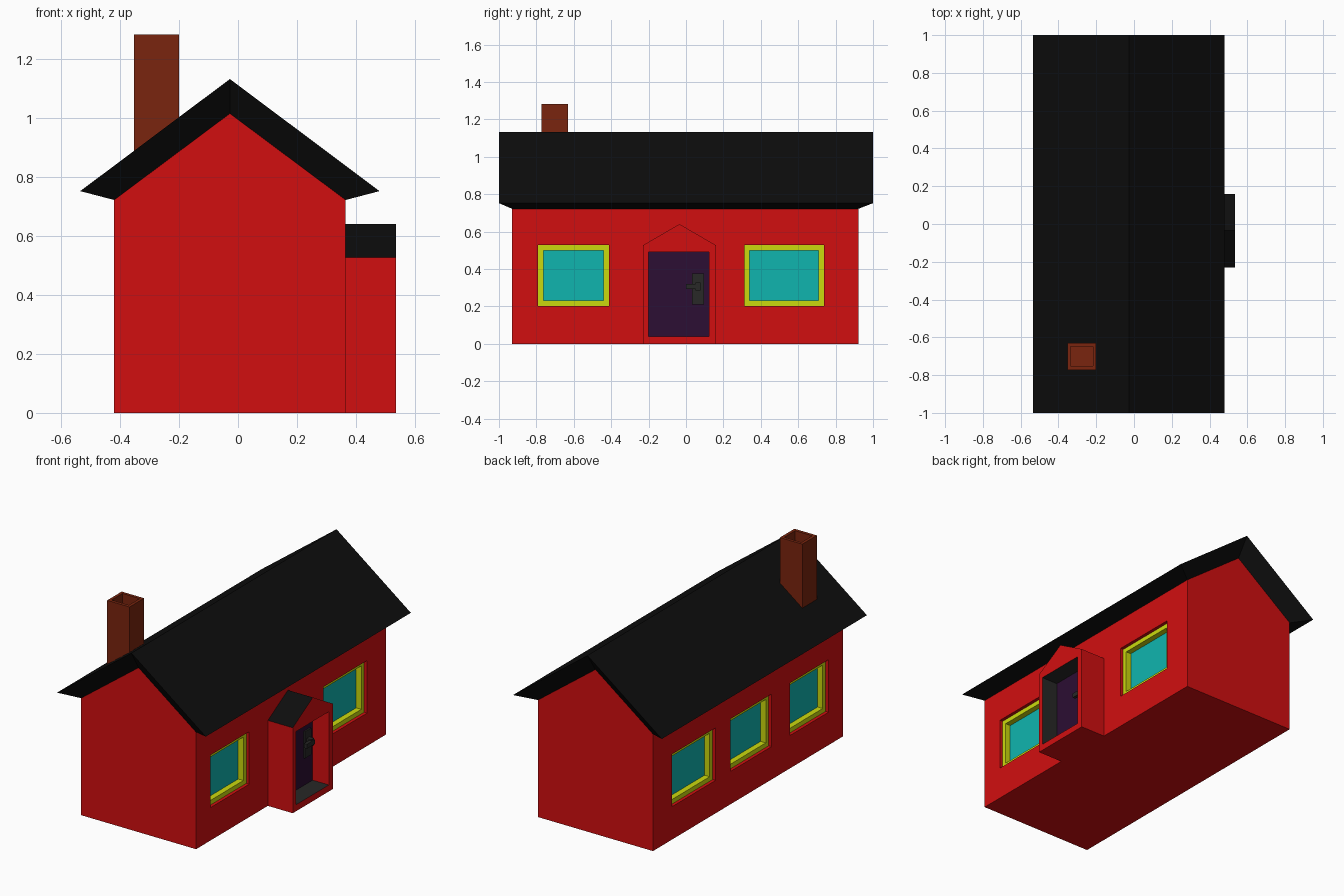
import bpy, bmesh

if "Cube" in bpy.data.objects:
    bpy.data.objects.remove(bpy.data.objects["Cube"])


def material(name, r, g, b):
    m = bpy.data.materials.new(name)
    m.diffuse_color = (r, g, b, 1)
    m.use_nodes = True
    m.node_tree.nodes["Principled BSDF"].inputs["Base Color"].default_value = m.diffuse_color
    return m


RED = material("red_wall", 0.64, 0.0045, 0.005)
BLACK = material("black_roof", 0.004, 0.004, 0.004)
GREY = material("dark_grey", 0.021, 0.021, 0.02)
YELLOW = material("yellow_frame", 0.6, 0.7, 0.004)
TEAL = material("teal_glass", 0.005, 0.46, 0.43)
PURPLE = material("purple_door", 0.025, 0.0044, 0.033)
BRICK = material("brick", 0.195, 0.018, 0.0044)


def finish(name, bm, *mats):
    me = bpy.data.meshes.new(name)
    bm.to_mesh(me)
    bm.free()
    ob = bpy.data.objects.new(name, me)
    bpy.context.collection.objects.link(ob)
    for m in mats:
        me.materials.append(m)
    return ob


def mesh(name, verts, faces, *mats):
    bm = bmesh.new()
    vs = [bm.verts.new(v) for v in verts]
    for f in faces:
        bm.faces.new([vs[i] for i in f])
    bmesh.ops.recalc_face_normals(bm, faces=bm.faces)
    return finish(name, bm, *mats)


def prism(name, a, b, *mats):
    """Solid between two matching outlines."""
    n = len(a)
    faces = [list(range(n)), list(range(n, 2 * n))]
    faces += [[i, (i + 1) % n, n + (i + 1) % n, n + i] for i in range(n)]
    return mesh(name, a + b, faces, *mats)


def box(name, x, y, z, *mats):
    def ring(h):
        return [(x[0], y[0], h), (x[1], y[0], h), (x[1], y[1], h), (x[0], y[1], h)]
    return prism(name, ring(z[0]), ring(z[1]), *mats)


def cut(ob, x, y, z):
    cutter = box("cutter", x, y, z)
    cutter.hide_render = True
    mod = ob.modifiers.new("cut", "BOOLEAN")
    mod.operation, mod.solver, mod.object = "DIFFERENCE", "EXACT", cutter
    bpy.context.view_layer.objects.active = ob
    bpy.ops.object.modifier_apply(modifier=mod.name)
    bpy.data.objects.remove(cutter)


# House body: gabled outline run along y
C, W, Y0, Y1 = -0.0275, 0.3925, -0.93, 0.922
inner = [(C - W, 0.722), (C, 1.015), (C + W, 0.722)]
outline = [(C + W, 0), (C - W, 0)] + inner
body = prism("house_walls", [(x, Y0, z) for x, z in outline],
             [(x, Y1, z) for x, z in outline], RED)

# Roof: outer slopes with tapered overhang back to the wall line
outer = [(C - 0.5075, 0.752), (C, 1.132), (C + 0.5075, 0.752)]
rings = [(outer, -1), (outer, 1), (inner, Y0), (inner, Y1)]
mesh("roof", [(x, y, z) for prof, y in rings for x, z in prof],
     [(0, 1, 4, 3), (1, 2, 5, 4), (0, 6, 7, 1), (1, 7, 8, 2), (3, 4, 10, 9),
      (4, 5, 11, 10), (0, 3, 9, 6), (2, 8, 11, 5), (6, 9, 10, 7), (7, 10, 11, 8)], BLACK)


# Windows: frame sunk into the wall, glass sunk into the frame
def window(name, side, y0, y1, z0=0.203, z1=0.527):
    wall = C + side * W
    cut(body, sorted((wall - side * 0.07, wall + side * 0.05)), (y0, y1), (z0, z1))
    x = wall - side * 0.02
    bm = bmesh.new()
    pts = [(x, y0, z0), (x, y1, z0), (x, y1, z1), (x, y0, z1)]
    pane = bm.faces.new([bm.verts.new(p) for p in pts[::side]])
    bm.normal_update()
    bmesh.ops.inset_individual(bm, faces=[pane], thickness=0.04)
    bm.normal_update()
    bmesh.ops.inset_individual(bm, faces=[pane], thickness=0.0001, depth=-0.035)
    pane.material_index = 1
    finish(name, bm, YELLOW, TEAL)


window("right_window_front", 1, -0.79, -0.412)
window("right_window_back", 1, 0.312, 0.738)
window("left_window_front", -1, -0.79, -0.412)
window("left_window_middle", -1, -0.235, 0.165)
window("left_window_back", -1, 0.312, 0.738)

# Porch with doorway recess
pent = [(-0.23, 0), (0.16, 0), (0.16, 0.527), (-0.035, 0.64), (-0.23, 0.527)]
porch = prism("porch", [(C + W, y, z) for y, z in pent],
              [(0.535, y, z) for y, z in pent], RED, BLACK, GREY)
cut(porch, (0.42, 0.6), (-0.2, 0.122), (0.04, 0.492))
for p in porch.data.polygons:
    n, c = p.normal, p.center
    inside = c.x > 0.46 and -0.21 < c.y < 0.13 and 0.03 < c.z < 0.5
    if 0.3 < n.z < 0.95 and c.z > 0.5:
        p.material_index = 1
    elif inside and (abs(n.z) > 0.9 or n.y > 0.9):
        p.material_index = 2

# Door, lock plate and lever
box("door", (0.40, 0.424), (-0.2, 0.122), (0.04, 0.492), PURPLE)
box("lock_plate", (0.42, 0.434), (0.033, 0.095), (0.21, 0.375), GREY)
box("handle_stem", (0.43, 0.465), (0.05, 0.078), (0.284, 0.328), GREY)
box("handle_lever", (0.45, 0.47), (0.0, 0.078), (0.292, 0.32), GREY)

# Chimney with hollow top
chimney = box("chimney", (-0.353, -0.2), (-0.772, -0.63), (0.87, 1.283), BRICK)
cut(chimney, (-0.335, -0.218), (-0.753, -0.648), (1.05, 1.4))
